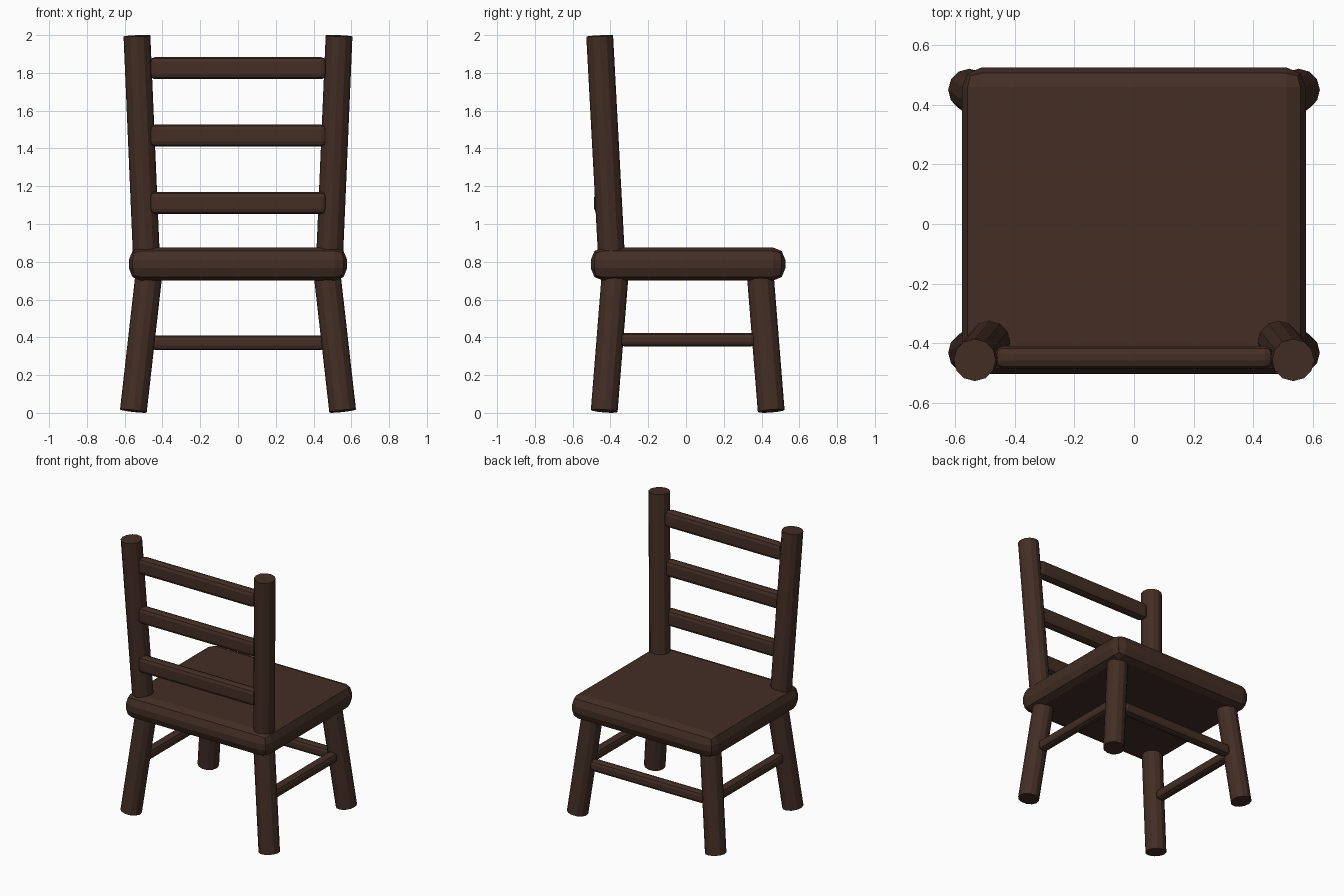
import bpy
import bmesh
from mathutils import Vector, Matrix

if "Cube" in bpy.data.objects:
    bpy.data.objects.remove(bpy.data.objects["Cube"])

wood = bpy.data.materials.new("dark brown wood")
wood.diffuse_color = (0.056, 0.027, 0.018, 1.0)
wood.use_nodes = True
wood.node_tree.nodes["Principled BSDF"].inputs["Base Color"].default_value = wood.diffuse_color

YC = 0.009   # middle of the seat and legs in y


def finish(name, bm):
    mesh = bpy.data.meshes.new(name)
    bmesh.ops.recalc_face_normals(bm, faces=bm.faces[:])
    bm.to_mesh(mesh)
    bm.free()
    mesh.materials.append(wood)
    obj = bpy.data.objects.new(name, mesh)
    bpy.context.collection.objects.link(obj)
    return obj


def pole(name, a, b, radius, sides=12):
    """Round pole with square-cut ends running from a to b."""
    a, b = Vector(a), Vector(b)
    d = b - a
    bm = bmesh.new()
    bmesh.ops.create_cone(bm, cap_ends=True, segments=sides, radius1=radius,
                          radius2=radius, depth=d.length)
    turn = Vector((0, 0, 1)).rotation_difference(d.normalized()).to_matrix().to_4x4()
    bm.transform(Matrix.Translation((a + b) / 2) @ turn)
    return finish(name, bm)


def soft_box(name, centre, size, bevel, segments=2):
    """Box with all edges rounded."""
    bm = bmesh.new()
    bmesh.ops.create_cube(bm, size=1)
    bm.transform(Matrix.Translation(centre) @ Matrix.Diagonal((*size, 1)))
    bmesh.ops.bevel(bm, geom=bm.edges[:], offset=bevel, segments=segments,
                    profile=0.5, affect='EDGES')
    return finish(name, bm)


# Seat slab
soft_box("seat", (0, YC + 0.002, 0.788), (1.156, 1.03, 0.176), 0.066)

for side, sx in (("left", -1), ("right", 1)):
    # Splayed legs
    for end, sy in (("front", -1), ("rear", 1)):
        pole(f"{end}_leg_{side}", (sx * 0.554, YC + sy * 0.442, 0.01),
             (sx * 0.469, YC + sy * 0.382, 0.76), 0.071)
    # Backrest posts
    pole(f"backrest_post_{side}", (sx * 0.483, -0.392, 0.78),
         (sx * 0.535, -0.457, 1.996), 0.071)
    # Side stretchers
    soft_box(f"side_stretcher_{side}", (sx * 0.512, YC, 0.387),
             (0.07, 0.72, 0.07), 0.024)

# Stretcher between the two legs away from the backrest
soft_box("cross_stretcher", (0, YC + 0.413, 0.371), (0.92, 0.07, 0.078), 0.024)

# Backrest rungs
for i, z in enumerate((1.112, 1.468, 1.825)):
    soft_box(f"backrest_rung_{i + 1}", (0, -0.448, z), (0.935, 0.076, 0.117), 0.027)
